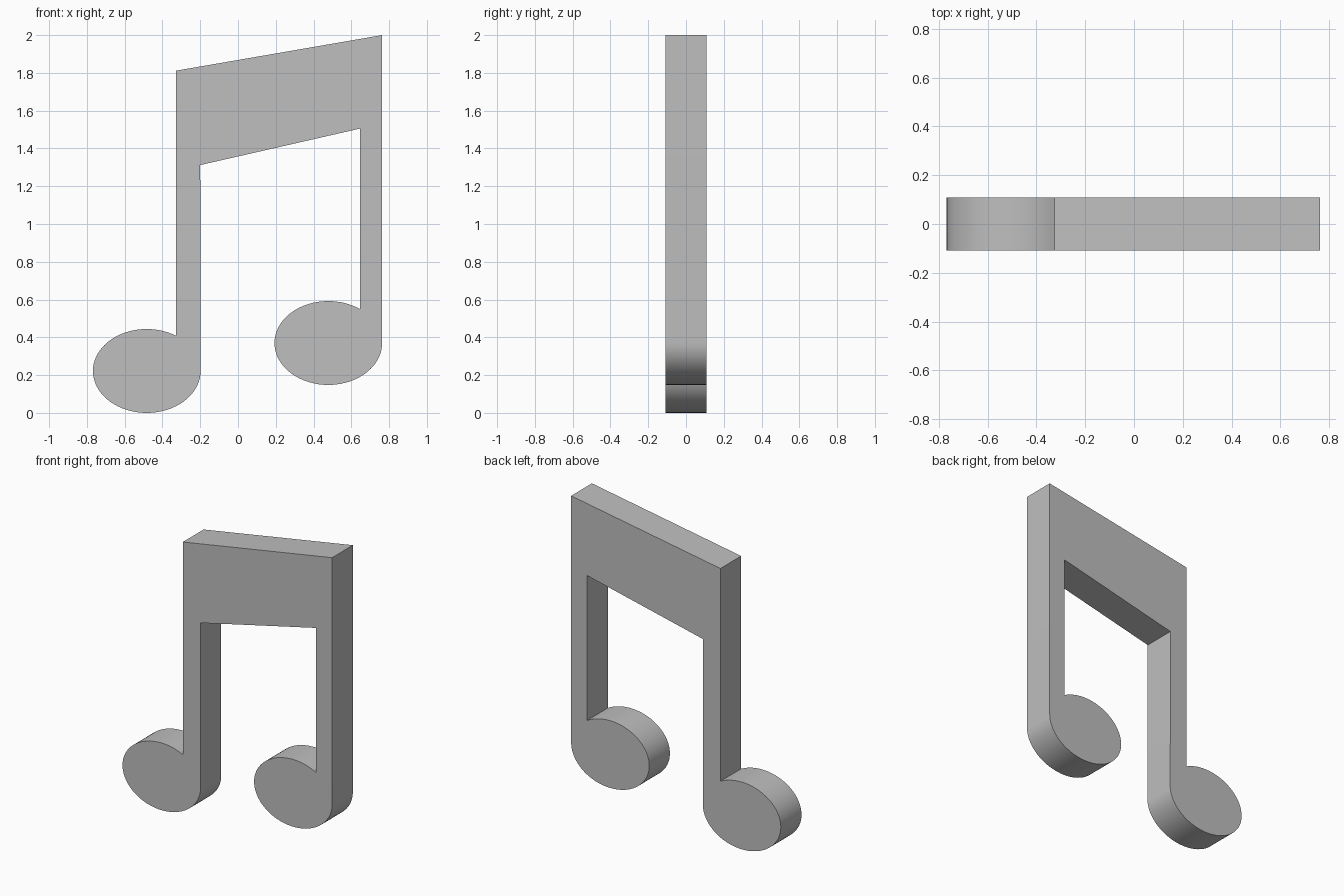
import bpy
import bmesh
from math import acos, cos, sin, pi, radians
from mathutils import Vector

cube = bpy.data.objects.get("Cube")
if cube:
    bpy.data.objects.remove(cube, do_unlink=True)

DEPTH = 0.216
HEAD_RX, HEAD_RZ = 0.285, 0.222
SEGMENTS = 64

grey = bpy.data.materials.new("plain_grey")
grey.use_nodes = True
colour = (0.52, 0.52, 0.52, 1)
grey.diffuse_color = colour
grey.node_tree.nodes["Principled BSDF"].inputs["Base Color"].default_value = colour


def note_head(cx, cz, stem_x):
    """Oval arc from the inner stem edge, round the bottom, to the outer edge."""
    start = acos((stem_x - cx) / HEAD_RX)
    step = (2 * pi - start) / SEGMENTS
    angles = [start + step * i for i in range(SEGMENTS + 1)]
    return [(cx + HEAD_RX * cos(a), cz + HEAD_RZ * sin(a)) for a in angles]


# Outline: left-hand oval, underside of the beam, second oval, sloping top
outline = note_head(-0.483, 0.222, -0.327)
outline += [(-0.2, 1.312), (0.646, 1.505)]
outline += note_head(0.478, 0.37, 0.646)
outline += [(0.763, 2.0), (-0.327, 1.812)]

# Extrude the outline through the thickness
bm = bmesh.new()
face = bm.faces.new([bm.verts.new((x, -DEPTH / 2, z)) for x, z in outline])
extruded = bmesh.ops.extrude_face_region(bm, geom=[face], use_keep_orig=True)
back = [v for v in extruded["geom"] if isinstance(v, bmesh.types.BMVert)]
bmesh.ops.translate(bm, verts=back, vec=Vector((0, DEPTH, 0)))
bmesh.ops.recalc_face_normals(bm, faces=bm.faces[:])

mesh = bpy.data.meshes.new("beamed_notes")
bm.to_mesh(mesh)
bm.free()
mesh.materials.append(grey)
notes = bpy.data.objects.new("beamed_notes", mesh)
bpy.context.collection.objects.link(notes)

# Smooth rims on the ovals, crisp edges elsewhere
bpy.ops.object.select_all(action="DESELECT")
notes.select_set(True)
bpy.context.view_layer.objects.active = notes
bpy.ops.object.shade_smooth_by_angle(angle=radians(30))
